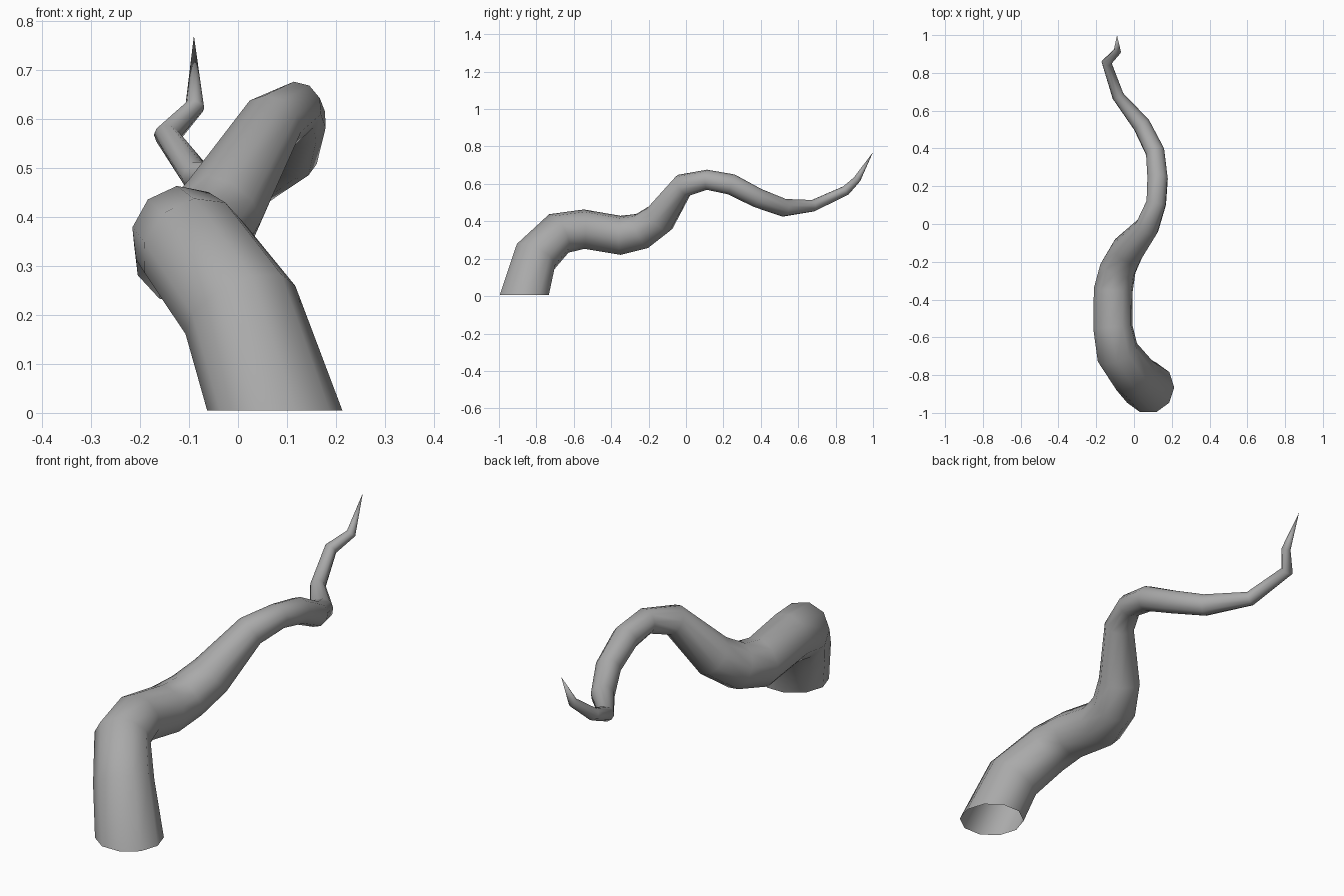
import bpy, bmesh, math
from mathutils import Vector, Matrix

cube = bpy.data.objects.get("Cube")
if cube:
    bpy.data.objects.remove(cube, do_unlink=True)

SIDES = 10
# Centre line from base to tip: x, y, z, radius
PATH = [
    (0.075, -0.865, 0.005, 0.138), (0.005, -0.805, 0.21, 0.123),
    (-0.088, -0.68, 0.335, 0.115), (-0.112, -0.545, 0.358, 0.106),
    (-0.11, -0.35, 0.325, 0.105), (-0.085, -0.235, 0.348, 0.098),
    (-0.035, -0.14, 0.415, 0.09), (0.07, -0.015, 0.592, 0.065),
    (0.118, 0.112, 0.622, 0.054), (0.125, 0.243, 0.597, 0.056),
    (0.112, 0.382, 0.525, 0.052), (0.04, 0.525, 0.472, 0.048),
    (-0.085, 0.678, 0.483, 0.032), (-0.145, 0.855, 0.565, 0.027),
    (-0.088, 0.915, 0.625, 0.02),
]
TIP = Vector((-0.09, 1.0, 0.77))

grey = bpy.data.materials.new("plain grey")
grey.use_nodes = True
colour = (0.4, 0.4, 0.4, 1)
grey.diffuse_color = colour
grey.node_tree.nodes["Principled BSDF"].inputs["Base Color"].default_value = colour

# Tapered tube: rings turned smoothly along the path, open at the base
bm = bmesh.new()
centres = [Vector(p[:3]) for p in PATH] + [TIP]
normal, side = Vector((0, 0, 1)), Vector((1, 0, 0))
rings = []
for i, (*_, radius) in enumerate(PATH):
    if i:
        before = (centres[i] - centres[i - 1]).normalized()
        after = (centres[i + 1] - centres[i]).normalized()
        tangent = (before + after).normalized()
        side = normal.rotation_difference(tangent) @ side
        normal = tangent
    across = normal.cross(side)
    angles = [math.tau * k / SIDES for k in range(SIDES)]
    rings.append([bm.verts.new(centres[i] + radius * (side * math.cos(a) + across * math.sin(a)))
                  for a in angles])

for low, high in zip(rings, rings[1:]):
    for k in range(SIDES):
        n = (k + 1) % SIDES
        bm.faces.new((low[k], low[n], high[n], high[k]))

# Pointed tip
point = bm.verts.new(TIP)
for k in range(SIDES):
    bm.faces.new((rings[-1][k], rings[-1][(k + 1) % SIDES], point))

mesh = bpy.data.meshes.new("tentacle")
bm.to_mesh(mesh)
bm.free()
mesh.materials.append(grey)
mesh.shade_smooth()
tentacle = bpy.data.objects.new("tentacle", mesh)
bpy.context.collection.objects.link(tentacle)
